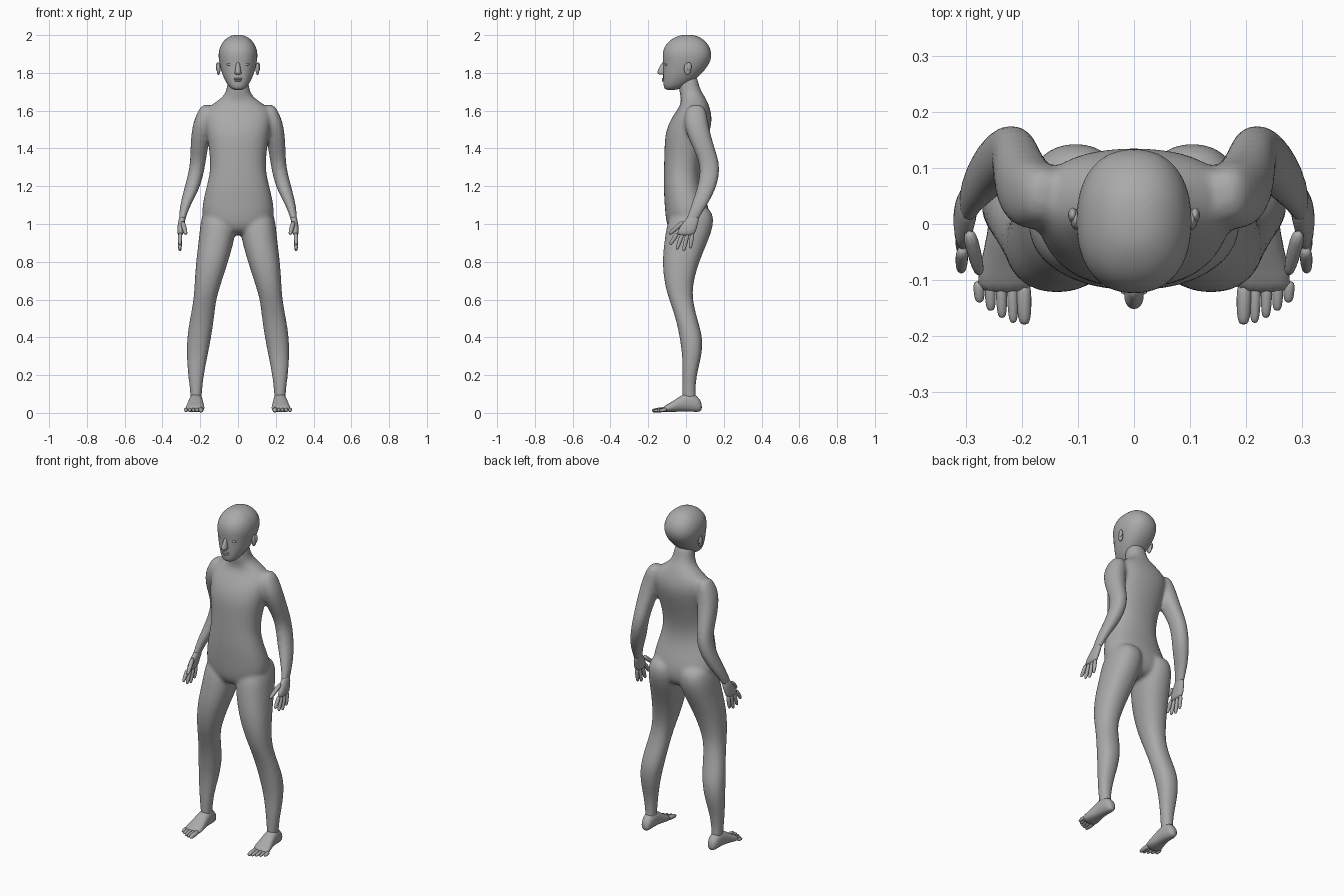
import bpy, bmesh, math
from mathutils import Vector

if "Cube" in bpy.data.objects:
    bpy.data.objects.remove(bpy.data.objects["Cube"], do_unlink=True)

grey = bpy.data.materials.new("plain grey")
grey.use_nodes = True
grey.diffuse_color = (0.4, 0.4, 0.4, 1)
grey.node_tree.nodes["Principled BSDF"].inputs["Base Color"].default_value = (0.4, 0.4, 0.4, 1)


def skin(bm, loops):
    """Bridge a list of vertex loops and cap both ends."""
    for a, b in zip(loops, loops[1:]):
        n = len(a)
        for i in range(n):
            j = (i + 1) % n
            bm.faces.new((a[i], a[j], b[j], b[i]))
    bm.faces.new(loops[0])
    bm.faces.new(loops[-1])


def loft(bm, rings, along="z", side=1, count=14):
    """Each ring is (x min, x max, min, max, position) for a rounded section."""
    def bulge(t):
        return math.copysign(abs(t) ** 0.88, t)
    loops = []
    for x0, x1, a0, a1, pos in rings:
        loop = []
        for i in range(count):
            t = math.tau * i / count
            x = (x0 + x1) / 2 + (x1 - x0) / 2 * bulge(math.cos(t))
            a = (a0 + a1) / 2 + (a1 - a0) / 2 * bulge(math.sin(t))
            co = (side * x, a, pos) if along == "z" else (side * x, pos, a)
            loop.append(bm.verts.new(co))
        loops.append(loop)
    skin(bm, loops)


def centred(rings):
    return [(-w, w, y0, y1, z) for w, y0, y1, z in rings]


def digit(bm, start, end, radius, side=1, count=8):
    """A tapered finger or toe."""
    start, end = Vector(start), Vector(end)
    turn = (end - start).to_track_quat("Z", "Y")
    loops = []
    for f, size in ((0, 1), (0.5, 1), (0.85, 0.85), (1, 0.5)):
        loop = []
        for i in range(count):
            t = math.tau * i / count
            p = start.lerp(end, f) + turn @ Vector((math.cos(t), math.sin(t), 0)) * radius * size
            loop.append(bm.verts.new((side * p.x, p.y, p.z)))
        loops.append(loop)
    skin(bm, loops)


def ball(bm, centre, size):
    made = bmesh.ops.create_uvsphere(bm, u_segments=12, v_segments=8, radius=1)
    for v in made["verts"]:
        v.co = Vector(c + s * k for c, s, k in zip(centre, size, v.co))


def finish(bm, name, subdivide=1, voxel=0):
    bmesh.ops.recalc_face_normals(bm, faces=bm.faces)
    mesh = bpy.data.meshes.new(name)
    bm.to_mesh(mesh)
    bm.free()
    mesh.materials.append(grey)
    mesh.shade_smooth()
    obj = bpy.data.objects.new(name, mesh)
    bpy.context.collection.objects.link(obj)
    if subdivide:
        obj.modifiers.new("round", "SUBSURF").levels = subdivide
        obj.modifiers["round"].render_levels = subdivide
    if voxel:
        blend = obj.modifiers.new("blend", "REMESH")
        blend.mode = "VOXEL"
        blend.voxel_size = voxel
        blend.use_smooth_shade = True
        soften = obj.modifiers.new("soften", "SMOOTH")
        soften.factor = 0.5
        soften.iterations = 10
    return obj


# Torso and neck
torso = centred([
    (.07, -.06, .08, .94), (.16, -.1, .12, .98), (.195, -.11, .13, 1.04),
    (.19, -.115, .115, 1.11), (.168, -.12, .08, 1.2), (.145, -.118, .072, 1.29),
    (.155, -.115, .1, 1.4), (.17, -.112, .125, 1.48), (.18, -.085, .14, 1.55),
    (.18, -.05, .132, 1.6), (.13, -.025, .118, 1.64), (.075, -.03, .1, 1.675),
    (.057, -.04, .07, 1.72), (.055, -.04, .06, 1.8)])

# Leg from hip to ankle
leg = [
    (.03, .17, -.03, .12, 1.1), (.006, .2, -.1, .158, 1.03), (.012, .208, -.115, .13, .93),
    (.05, .225, -.13, .07, .8), (.09, .232, -.115, .038, .68), (.115, .236, -.092, .036, .6),
    (.125, .256, -.055, .06, .5), (.14, .272, -.035, .092, .4), (.16, .274, -.02, .085, .3),
    (.18, .266, -.02, .056, .2), (.192, .252, -.02, .05, .1), (.19, .252, -.02, .06, .04)]

# Arm from shoulder to wrist
arm = [
    (.14, .19, .02, .09, 1.635), (.12, .218, -.01, .112, 1.59), (.13, .245, -.015, .12, 1.52),
    (.158, .254, .03, .15, 1.41), (.172, .253, .08, .185, 1.31), (.195, .283, .062, .168, 1.2),
    (.25, .308, .025, .115, 1.1), (.27, .312, .01, .08, 1.05), (.28, .316, -.01, .065, 1.01)]

body = bmesh.new()
loft(body, torso, count=20)
for s in (1, -1):
    loft(body, leg, side=s)
    loft(body, arm, side=s)
finish(body, "torso_arms_and_legs", 2, .009)

# Head with brow, cheeks and jaw
head = bmesh.new()
loft(head, centred([
    (.026, -.11, -.05, 1.708), (.052, -.12, .0, 1.73), (.072, -.122, .05, 1.765),
    (.087, -.122, .088, 1.8), (.1, -.122, .128, 1.85), (.107, -.128, .14, 1.9),
    (.094, -.112, .122, 1.95), (.062, -.07, .085, 1.985), (.025, -.025, .04, 2.002)]), count=20)
finish(head, "head", 2)

# Nose, lips, eyes and ears
face = bmesh.new()
loft(face, centred([(.018, -.148, -.1, 1.79), (.02, -.157, -.1, 1.803),
                    (.012, -.142, -.1, 1.83), (.01, -.127, -.1, 1.86)]), count=10)
ball(face, (0, -.12, 1.769), (.026, .009, .005))
ball(face, (0, -.119, 1.759), (.021, .009, .006))
for s in (1, -1):
    ball(face, (s * .043, -.103, 1.845), (.018, .012, .008))
finish(face, "nose_lips_and_eyes")

ears = bmesh.new()
for s in (1, -1):
    ball(ears, (s * .103, .008, 1.822), (.011, .02, .034))
    ball(ears, (s * .109, .016, 1.832), (.009, .014, .024))
finish(ears, "ears")

# Hands: palm, four fingers and thumb
palm = [(.276, .31, .012, .072, 1.05), (.279, .317, -.012, .068, 1.01),
        (.286, .324, -.045, .055, .97), (.29, .32, -.052, .046, .935)]
fingers = [(-.043, -.085, .89), (-.016, -.05, .863), (.01, -.014, .855), (.035, .022, .87)]
for s, word in ((1, "left"), (-1, "right")):
    hand = bmesh.new()
    loft(hand, palm, side=s)
    for base, tip, z in fingers:
        digit(hand, (.306, base, .955), (.308, tip, z), .0125, s)
    digit(hand, (.295, -.01, 1.015), (.275, -.09, .945), .014, s)
    finish(hand, word + "_hand")

# Feet: arch, heel and five toes
foot_rings = [(.203, .238, .01, .05, .085), (.19, .255, .003, .09, .065), (.186, .258, .006, .118, .01),
              (.182, .268, .006, .08, -.045), (.174, .28, .002, .05, -.09), (.18, .282, .003, .032, -.125)]
for s, word in ((1, "left"), (-1, "right")):
    foot = bmesh.new()
    loft(foot, foot_rings, "y", s)
    for i, tip in enumerate((-.18, -.177, -.168, -.155, -.14)):
        x = .195 + .02 * i
        digit(foot, (x + .002, -.1, .02), (x, tip, .011), .015 if i == 0 else .011, s)
    finish(foot, word + "_foot")
